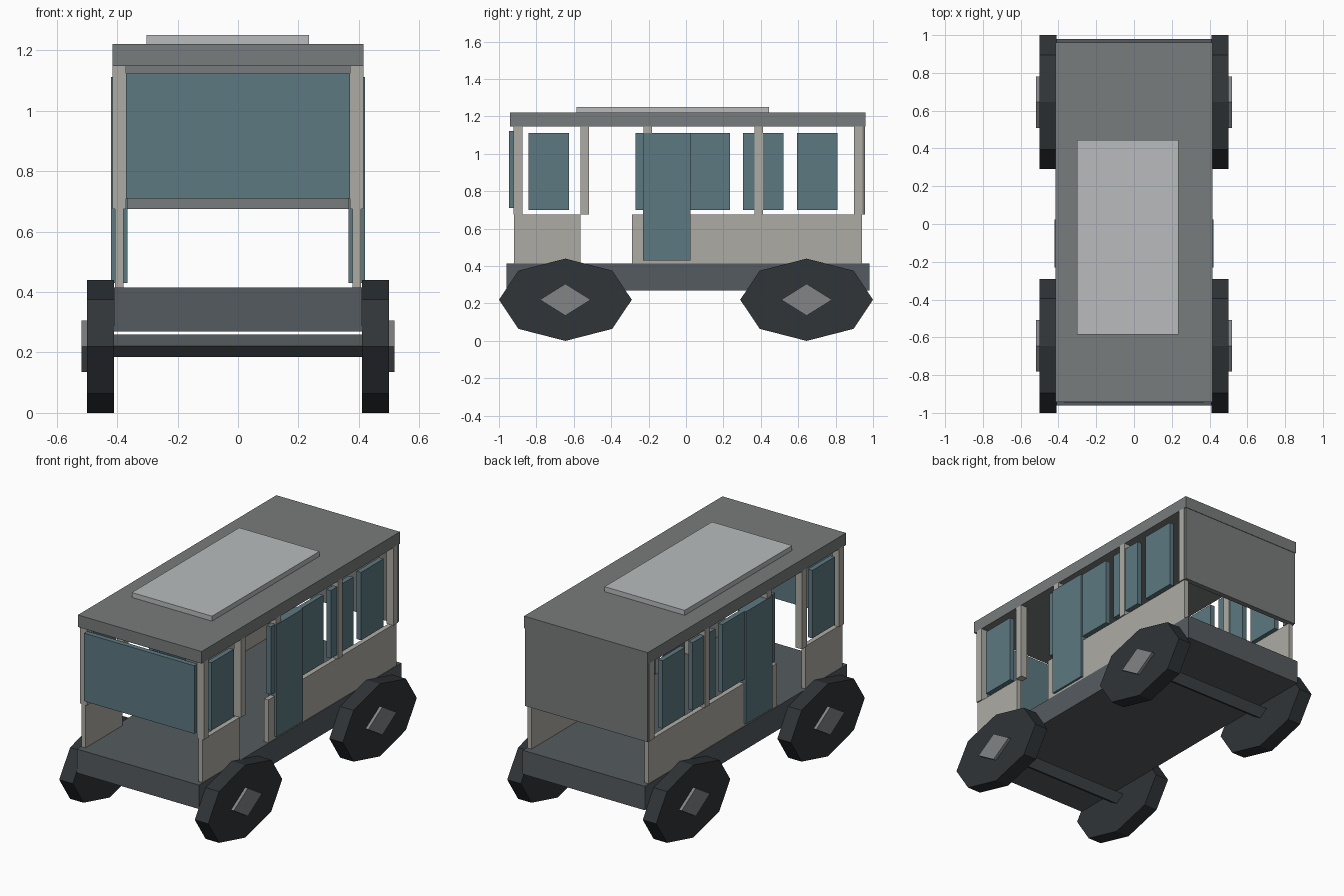
import bpy, bmesh
from math import cos, sin, tau

if "Cube" in bpy.data.objects:
    bpy.data.objects.remove(bpy.data.objects["Cube"])


def material(name, rgb):
    m = bpy.data.materials.new(name)
    m.diffuse_color = (*rgb, 1)
    m.use_nodes = True
    m.node_tree.nodes["Principled BSDF"].inputs["Base Color"].default_value = m.diffuse_color
    return m


BODY = material("warm_grey", (0.42, 0.41, 0.37))
ROOF = material("roof_grey", (0.19, 0.20, 0.20))
HATCH = material("light_grey", (0.48, 0.50, 0.51))
FRAME = material("dark_grey", (0.09, 0.105, 0.115))
GLASS = material("blue_glass", (0.11, 0.19, 0.22))
RUBBER = material("rubber", (0.03, 0.035, 0.04))
HUB = material("hub_grey", (0.22, 0.23, 0.24))


def finish(name, bm, mat):
    bmesh.ops.recalc_face_normals(bm, faces=bm.faces)
    mesh = bpy.data.meshes.new(name)
    bm.to_mesh(mesh)
    bm.free()
    mesh.materials.append(mat)
    obj = bpy.data.objects.new(name, mesh)
    bpy.context.collection.objects.link(obj)
    return obj


def box(name, x, y, z, mat):
    """Box from (min, max) ranges."""
    bm = bmesh.new()
    bmesh.ops.create_cube(bm, size=1)
    for v in bm.verts:
        v.co = [r[0] + (c + 0.5) * (r[1] - r[0]) for c, r in zip(v.co, (x, y, z))]
    return finish(name, bm, mat)


def prism(name, x, y, z, ry, rz, sides, mat):
    """Flattened regular prism running along x."""
    bm = bmesh.new()
    rings = [[bm.verts.new((px, y + ry * cos(tau * i / sides), z + rz * sin(tau * i / sides)))
              for i in range(sides)] for px in x]
    for ring in rings:
        bm.faces.new(ring)
    for i in range(sides):
        j = (i + 1) % sides
        bm.faces.new((rings[0][i], rings[0][j], rings[1][j], rings[1][i]))
    return finish(name, bm, mat)


def side(s, a, b):
    """x range on the left (-1) or right (+1) side."""
    return tuple(sorted((s * a, s * b)))


# Chassis, roof, roof hatch, windscreen, back panel
box("chassis", (-0.41, 0.41), (-0.96, 0.98), (0.27, 0.415), FRAME)
box("roof", (-0.415, 0.415), (-0.942, 0.96), (1.147, 1.22), ROOF)
box("roof_hatch", (-0.303, 0.235), (-0.585, 0.445), (1.22, 1.25), HATCH)
box("windscreen", (-0.37, 0.37), (-0.946, -0.915), (0.71, 1.123), GLASS)
box("back_panel", (-0.41, 0.41), (0.925, 0.957), (0.675, 1.147), ROOF)

for s, label in ((-1, "left"), (1, "right")):
    # Lower walls with a gap for the entrance
    for part, y in (("front", (-0.92, -0.565)), ("rear", (-0.29, 0.94))):
        box(f"{label}_{part}_wall", side(s, 0.379, 0.407), y, (0.41, 0.675), BODY)
    # Posts
    for i, y in enumerate((-0.898, -0.542, -0.205, 0.388, 0.92)):
        box(f"{label}_post_{i}", side(s, 0.37, 0.415), (y - 0.023, y + 0.023), (0.675, 1.15), BODY)
    # Side windows
    for i, y in enumerate((-0.733, -0.162, 0.127, 0.413, 0.702)):
        box(f"{label}_window_{i}", side(s, 0.38, 0.41), (y - 0.108, y + 0.108), (0.70, 1.112), GLASS)
    # Sliding door
    box(f"{label}_door", side(s, 0.365, 0.42), (-0.23, 0.025), (0.43, 1.112), GLASS)
    # Wheels and hubs
    for part, y in (("front", -0.645), ("rear", 0.645)):
        prism(f"{label}_{part}_wheel", side(s, 0.41, 0.50), y, 0.22, 0.355, 0.22, 8, RUBBER)
        prism(f"{label}_{part}_hub", side(s, 0.48, 0.518), y, 0.22, 0.136, 0.085, 4, HUB)

# Axles
for part, y in (("front", -0.645), ("rear", 0.645)):
    prism(f"{part}_axle", (-0.42, 0.42), y, 0.222, 0.06, 0.037, 4, FRAME)
